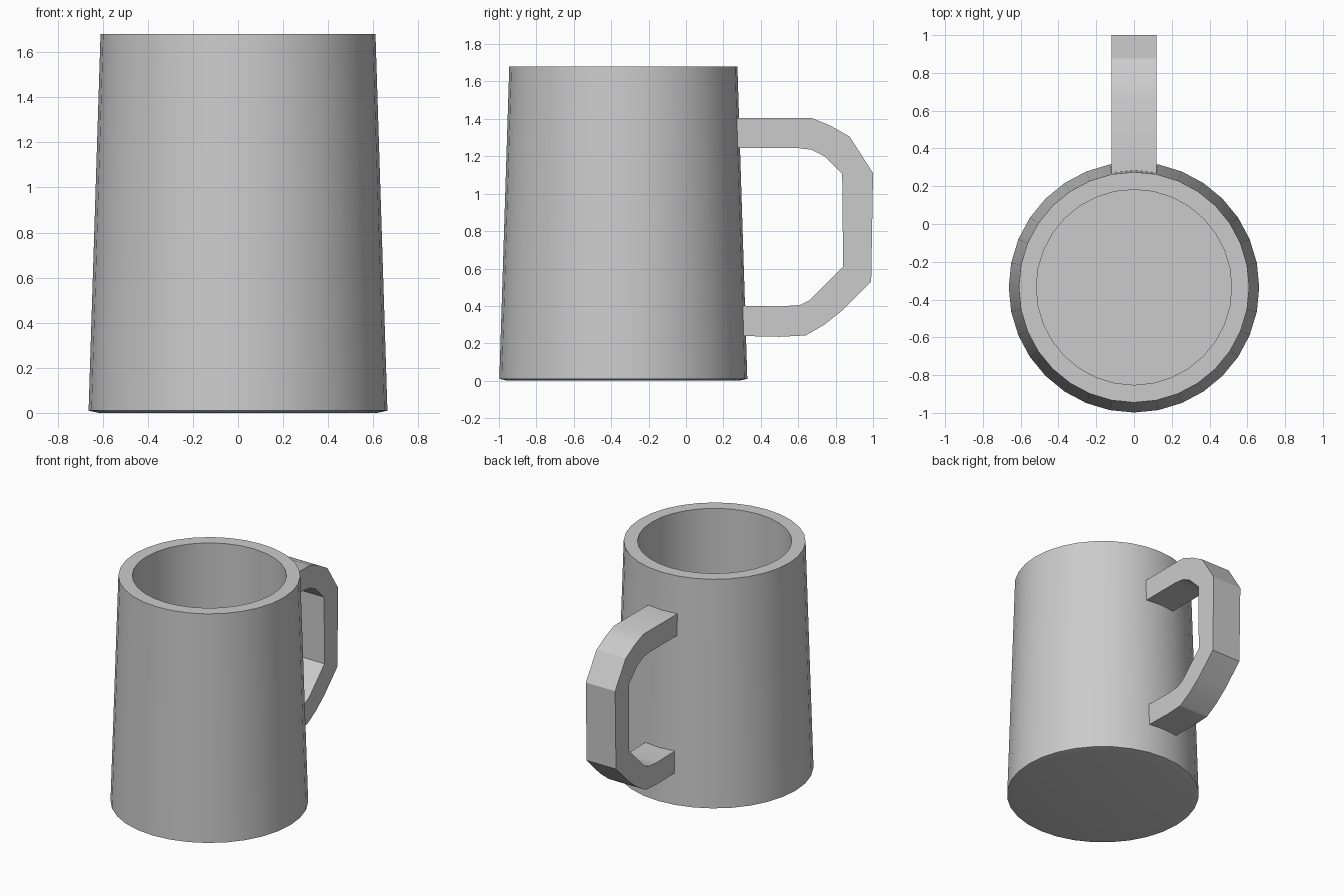
import bpy, bmesh
from math import radians, sin, cos, tau

if "Cube" in bpy.data.objects:
    bpy.data.objects.remove(bpy.data.objects["Cube"])


def finish(bm, name):
    bmesh.ops.recalc_face_normals(bm, faces=bm.faces)
    mesh = bpy.data.meshes.new(name)
    bm.to_mesh(mesh)
    bm.free()
    obj = bpy.data.objects.new(name, mesh)
    bpy.context.collection.objects.link(obj)
    bpy.ops.object.select_all(action='DESELECT')
    obj.select_set(True)
    bpy.context.view_layer.objects.active = obj
    bpy.ops.object.shade_smooth_by_angle(angle=radians(25))
    return obj


def bridge(bm, a, b):
    n = len(a)
    for i in range(n):
        bm.faces.new((a[i], a[(i + 1) % n], b[(i + 1) % n], b[i]))


# Cup: stacked rings from the base, up the outside, over the rim, down inside
SIDES, CENTRE_Y = 32, -0.335
profile = [(0.617, 0.0), (0.663, 0.01), (0.61, 1.68), (0.517, 1.68), (0.517, 0.1)]
bm = bmesh.new()
rings = [[bm.verts.new((r * cos(tau * i / SIDES), CENTRE_Y + r * sin(tau * i / SIDES), z))
          for i in range(SIDES)] for r, z in profile]
for a, b in zip(rings, rings[1:]):
    bridge(bm, a, b)
bm.faces.new(rings[0])
bm.faces.new(rings[-1])
finish(bm, "mug_body")

# Handle: rectangular sections between matching outer and inner side outlines (y, z)
outer = [(0.25, 1.405), (0.67, 1.405), (0.77, 1.365), (0.875, 1.305), (1.0, 1.11),
         (0.99, 0.53), (0.84, 0.38), (0.74, 0.30), (0.64, 0.242), (0.50, 0.235), (0.27, 0.24)]
inner = [(0.25, 1.245), (0.59, 1.245), (0.67, 1.235), (0.74, 1.20), (0.835, 1.105),
         (0.84, 0.61), (0.75, 0.52), (0.66, 0.43), (0.61, 0.405), (0.50, 0.397), (0.27, 0.402)]
W = 0.12
bm = bmesh.new()
sections = [[bm.verts.new((x, *p)) for x, p in ((-W, o), (W, o), (W, i), (-W, i))]
            for o, i in zip(outer, inner)]
for a, b in zip(sections, sections[1:]):
    bridge(bm, a, b)
bm.faces.new(sections[0])
bm.faces.new(sections[-1])
finish(bm, "mug_handle")
